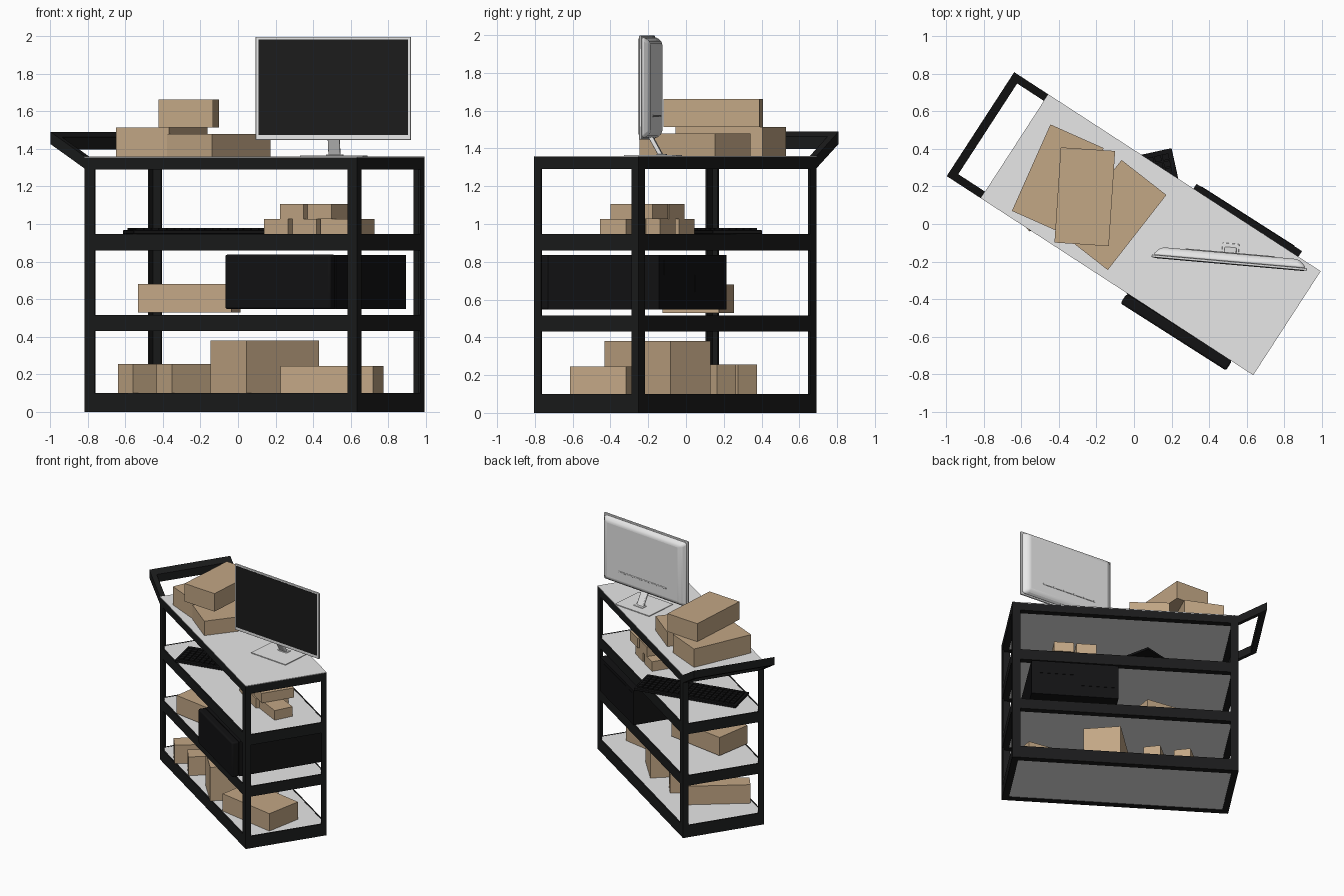
import bpy, bmesh
from math import radians
from mathutils import Matrix, Vector

if "Cube" in bpy.data.objects:
    bpy.data.objects.remove(bpy.data.objects["Cube"])


def material(name, r, g, b):
    m = bpy.data.materials.new(name)
    m.use_nodes = True
    m.diffuse_color = (r, g, b, 1)
    node = m.node_tree.nodes["Principled BSDF"]
    node.inputs["Base Color"].default_value = (r, g, b, 1)
    node.inputs["Roughness"].default_value = 0.6
    return m


BLACK = material("frame black", .0105, .0108, .011)
GREY = material("shelf grey", .8, .8, .8)
CARD = material("cardboard", .54, .385, .235)
CASE = material("case black", .006, .006, .0065)
SCREEN = material("screen black", .0115, .0115, .0115)
SILVER = material("monitor silver", .8, .8, .8)


def frame_at(x, y, z, degrees):
    return Matrix.Translation((x, y, z)) @ Matrix.Rotation(radians(degrees), 4, "Z")


def add_box(bm, lo, hi, taper=1.0):
    """Box between two corners; taper shrinks its +y face."""
    lo, hi = Vector(lo), Vector(hi)
    mid, size = (lo + hi) / 2, hi - lo
    for v in bmesh.ops.create_cube(bm, size=1)["verts"]:
        k = taper if v.co.y > 0 else 1
        v.co = mid + Vector((v.co.x * size.x * k, v.co.y * size.y, v.co.z * size.z * k))


def make(name, mat, boxes, matrix, bevel=0, taper=1.0, shear=None):
    bm = bmesh.new()
    for lo, hi in boxes:
        add_box(bm, lo, hi, taper)
    if shear:
        bmesh.ops.transform(bm, matrix=shear, verts=bm.verts)
    mesh = bpy.data.meshes.new(name)
    bm.to_mesh(mesh)
    bm.free()
    mesh.materials.append(mat)
    ob = bpy.data.objects.new(name, mesh)
    ob.matrix_world = matrix
    bpy.context.collection.objects.link(ob)
    if bevel:
        mod = ob.modifiers.new("soft edges", "BEVEL")
        mod.width, mod.segments = bevel, 3
        bpy.context.view_layer.objects.active = ob
        ob.select_set(True)
        bpy.ops.object.shade_smooth_by_angle(angle=radians(40))
        ob.select_set(False)


# Cart frame of angle-section posts and rails, each rail with a bottom flange
CART = frame_at(.089, -.057, 0, -33)
U, V, T, TOP = .865, .33, .012, 1.355
levels = [(0, .1), (.43, .515), (.86, .947), (1.29, TOP)]
posts, rails = [], []
for s in (-1, 1):
    for z0, z1 in levels:
        for depth, top in ((T, z1), (.05, z0 + T)):
            y0, y1 = sorted((s * V, s * (V - depth)))
            rails.append(((-U, y0, z0), (U, y1, top)))
            x0, x1 = sorted((s * U, s * (U - depth)))
            rails.append(((x0, -V, z0), (x1, V, top)))
    for t in (-1, 1):
        for a, b in ((.062, T), (T, .043)):
            x0, x1 = sorted((s * U, s * (U - a)))
            y0, y1 = sorted((t * V, t * (V - b)))
            posts.append(((x0, y0, 0), (x1, y1, TOP)))
make("corner_posts", BLACK, posts, CART)
make("shelf_rails", BLACK, rails, CART)

# Shelf slabs inside the frame, and the top sheet covering it
for i, (z0, z1) in enumerate(levels):
    make(f"shelf_{i + 1}", GREY, [((T - U, T - V, z0 + .004), (U - T, V - T, z1 - .001))], CART)
make("top_sheet", GREY, [((-U, -V, TOP - .002), (U, V, TOP + .004))], CART)

# Sloping push handle
slope = Matrix.Identity(4)
slope[2][0], slope[2][3] = -.6, -.6 * U
E = U + .216
make("push_handle", BLACK,
     [((-E, -V, 1.295), (-U, .042 - V, 1.36)),
      ((-E, V - .042, 1.295), (-U, V, 1.36)),
      ((-E, .042 - V, 1.295), (.046 - E, V - .042, 1.36))], CART, shear=slope)


# Cardboard boxes: x and y of the front right corner, turn, width, depth, z range
def carton(name, x, y, turn, w, d, z0, z1):
    make(name, CARD, [((-w, 0, 0), (0, d, z1 - z0))], frame_at(x, y, z0, turn))


def centred_carton(name, x, y, turn, w, d, z0, z1):
    make(name, CARD, [((-w / 2, -d / 2, 0), (w / 2, d / 2, z1 - z0))], frame_at(x, y, z0, turn))


centred_carton("top_box_back", -.406, .237, 66, .504, .31, 1.36, 1.513)
centred_carton("top_box_front", -.103, .048, 52, .507, .303, 1.36, 1.48)
centred_carton("top_box_upper", -.262, .145, -3.8, .29, .508, 1.513, 1.663)

for i, (x, y, z) in enumerate([(.265, -.26, .947), (.418, -.361, .947),
                               (.35, -.313, 1.027), (.497, -.40, 1.027)]):
    carton(f"small_box_{i + 1}", x, y, -33, .152, .265, z, z + .08)
carton("small_box_5", .657, -.455, -27, .245, .153, .947, 1.027)

carton("middle_box", -.035, -.125, -9, .505, .303, .528, .68)

carton("low_box_right", .72, -.615, -10.5, .503, .303, .1, .245)
centred_carton("low_box_tall", .142, -.151, 42, .519, .285, .1, .38)
centred_carton("low_box_left_1", -.401, .169, 38.5, .505, .13, .1, .255)
centred_carton("low_box_left_2", -.195, .057, 38.5, .505, .13, .1, .255)

# Computer case lying on its side
TOWER = frame_at(.414, -.279, 0, -32.5)
w, d = .333, .372
make("computer_case", CASE, [((-w, -d + .05, .548), (w, d, .835))], TOWER)
make("case_front_panel", CASE, [((-w, -d - .01, .547), (w, -d + .05, .837))], TOWER, bevel=.012)
make("case_rear_plates", CASE,
     [((-w + .03, d, .64), (-.02, d + .003, .81)),
      ((-.02, d, .73), (w - .05, d + .003, .81))], TOWER)

# Keyboard with a grid of keys, measured from its rear right corner
KEYS = frame_at(.2, .404, .947, 12.4)
L, W = .834, .27
make("keyboard_base", CASE, [((-L, -W, 0), (0, 0, .02))], KEYS, bevel=.004)
pitch_x, pitch_y = (L - .04) / 19, (W - .04) / 6
keys = []
for col in range(19):
    for row in range(6):
        x, y = -L + .02 + col * pitch_x, -W + .02 + row * pitch_y
        keys.append(((x + .003, y + .003, .018), (x + pitch_x - .003, y + pitch_y - .003, .031)))
make("keyboard_keys", CASE, keys, KEYS)

# Monitor with tapered back, on a leaning stand
MON = frame_at(.507, -.213, 0, -5)
w, z0, z1 = .415, 1.447, 1.997
make("monitor_bezel", SILVER, [((-w, 0, z0), (w, .014, z1))], MON, bevel=.004)
make("monitor_screen", SCREEN, [((.016 - w, -.003, z0 + .026), (w - .016, .004, z1 - .014))], MON)
make("monitor_back", SILVER, [((.001 - w, .012, z0 + .001), (w - .001, .058, z1 - .001))],
     MON, bevel=.02, taper=.89)
make("monitor_back_ridge", SILVER, [((-.24, .052, z0 + .12), (.24, .062, z0 + .13))], MON, bevel=.003)
lean = Matrix.Identity(4)
lean[1][2], lean[1][3] = -.55, .55 * 1.36
make("monitor_neck", SILVER, [((-.032, .07, 1.36), (.032, .095, 1.462))], MON, bevel=.006, shear=lean)
make("monitor_neck_foot", SILVER, [((-.045, .06, 1.36), (.045, .11, 1.37))], MON, bevel=.003)
make("monitor_base", SILVER, [((-.168, -.1, 1.357), (.168, .178, 1.365))], MON)
